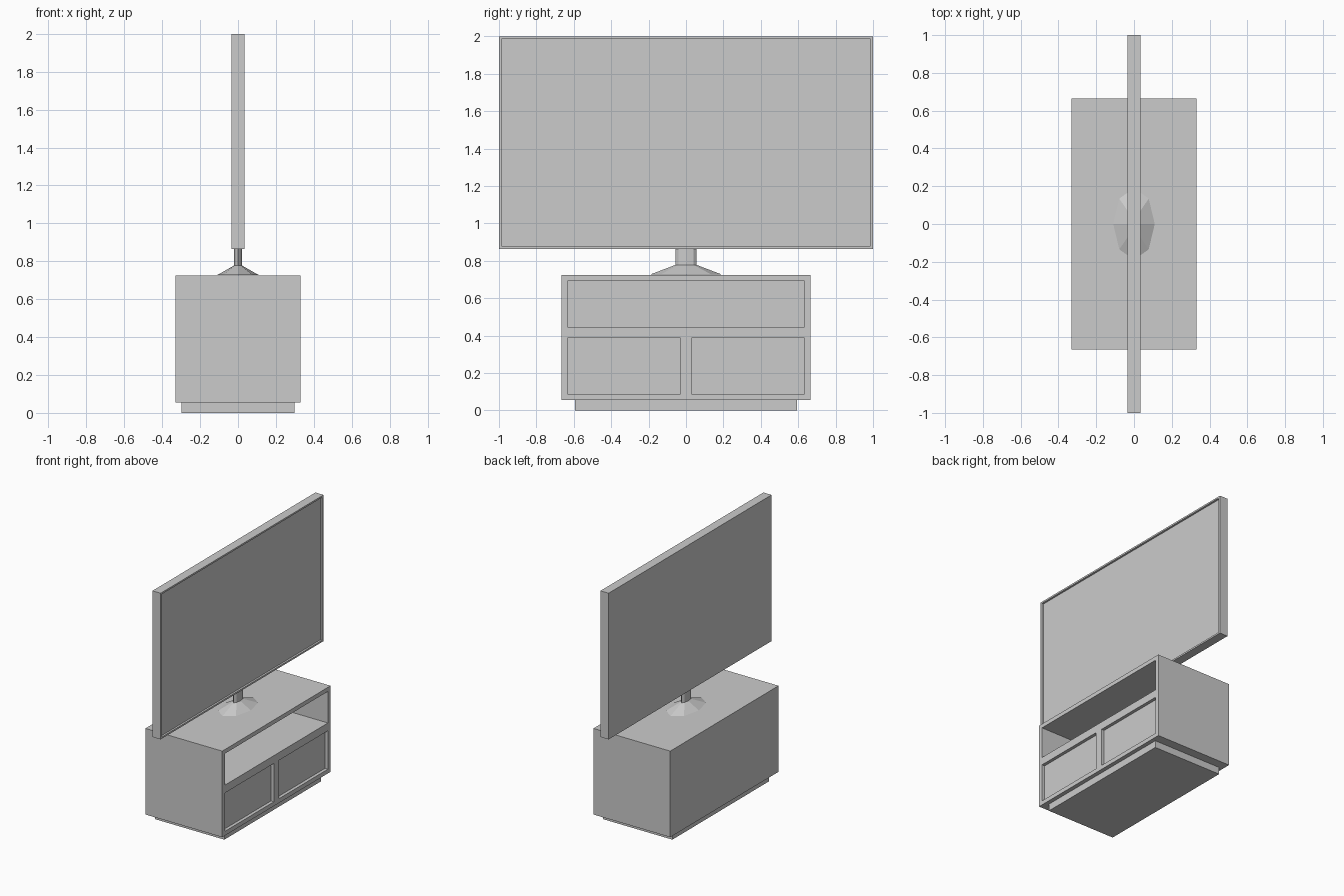
import bpy, bmesh, math

if "Cube" in bpy.data.objects:
    bpy.data.objects.remove(bpy.data.objects["Cube"])

grey = bpy.data.materials.new("plain grey")
grey.diffuse_color = (0.6, 0.6, 0.6, 1)
grey.use_nodes = True
grey.node_tree.nodes["Principled BSDF"].inputs["Base Color"].default_value = grey.diffuse_color


def finish(name, bm):
    bmesh.ops.recalc_face_normals(bm, faces=bm.faces)
    mesh = bpy.data.meshes.new(name)
    bm.to_mesh(mesh)
    bm.free()
    mesh.materials.append(grey)
    obj = bpy.data.objects.new(name, mesh)
    bpy.context.collection.objects.link(obj)
    return obj


def box(name, x0, x1, y0, y1, z0, z1):
    bm = bmesh.new()
    bmesh.ops.create_cube(bm, size=1)
    for v in bm.verts:
        v.co = (x1 if v.co.x > 0 else x0,
                y1 if v.co.y > 0 else y0,
                z1 if v.co.z > 0 else z0)
    return finish(name, bm)


def carve(target, cutters):
    """Cut box-shaped recesses out of a part, then drop the cutters."""
    bpy.context.view_layer.objects.active = target
    for cutter in cutters:
        cutter.hide_render = True
        mod = target.modifiers.new("recess", 'BOOLEAN')
        mod.operation = 'DIFFERENCE'
        mod.solver = 'EXACT'
        mod.object = cutter
        bpy.ops.object.modifier_apply(modifier=mod.name)
        bpy.data.objects.remove(cutter)


# Cabinet: one open shelf above two recessed doors, facing +x
front = 0.33
cabinet = box("cabinet", -front, front, -0.665, 0.665, 0.055, 0.724)
carve(cabinet, [
    box("shelf_cutter", -0.30, 0.5, -0.633, 0.633, 0.447, 0.692),
    box("left_door_cutter", front - 0.025, 0.5, -0.633, -0.03, 0.088, 0.386),
    box("right_door_cutter", front - 0.025, 0.5, 0.03, 0.633, 0.088, 0.386),
])
box("plinth", -0.298, 0.298, -0.593, 0.593, 0.0, 0.055)

# Television panel with a thin bezel around a sunken screen
panel = box("television_panel", -0.035, 0.035, -1.0, 1.0, 0.864, 2.0)
carve(panel, [box("screen_cutter", 0.02, 0.2, -0.984, 0.984, 0.877, 1.987)])

# Stand: eight-sided oval foot tapering into an oval neck
bm = bmesh.new()
rings = []
for rx, ry, z in [(0.11, 0.19, 0.727), (0.02, 0.056, 0.778), (0.02, 0.056, 0.866)]:
    rings.append([bm.verts.new((rx * math.cos(i * math.pi / 4),
                                ry * math.sin(i * math.pi / 4), z)) for i in range(8)])
for low, high in zip(rings, rings[1:]):
    for i in range(8):
        j = (i + 1) % 8
        bm.faces.new((low[i], low[j], high[j], high[i]))
bm.faces.new(rings[0][::-1])
bm.faces.new(rings[-1])
finish("television_stand", bm)
